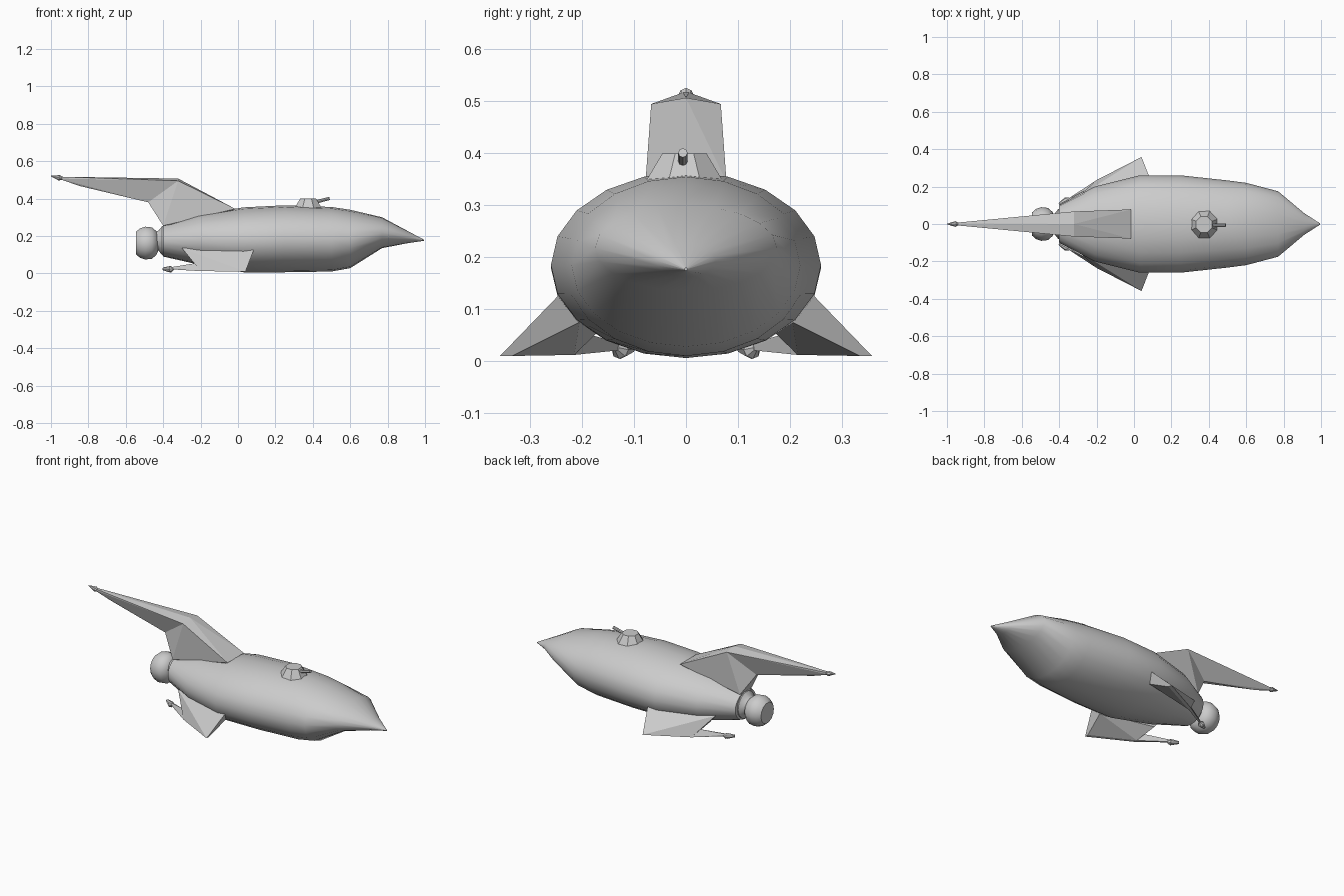
import bpy, bmesh, math
from mathutils import Vector

if "Cube" in bpy.data.objects:
    bpy.data.objects.remove(bpy.data.objects["Cube"])

def finish(name, bm, smooth=None):
    bmesh.ops.recalc_face_normals(bm, faces=bm.faces)
    me = bpy.data.meshes.new(name)
    bm.to_mesh(me)
    bm.free()
    ob = bpy.data.objects.new(name, me)
    bpy.context.collection.objects.link(ob)
    if smooth:
        bpy.ops.object.select_all(action='DESELECT')
        ob.select_set(True)
        bpy.context.view_layer.objects.active = ob
        bpy.ops.object.shade_smooth_by_angle(angle=math.radians(smooth))
    return ob

def loft(name, stations, sides, smooth=None):
    """Elliptical sections along x: (x, half_width, z_bottom, z_top)."""
    bm = bmesh.new()
    rings = []
    for x, w, lo, hi in stations:
        ring = []
        for i in range(sides):
            a = 2 * math.pi * i / sides
            ring.append(bm.verts.new((x, w * math.cos(a), (lo + hi) / 2 + (hi - lo) / 2 * math.sin(a))))
        rings.append(ring)
    for a, b in zip(rings, rings[1:]):
        for i in range(sides):
            j = (i + 1) % sides
            bm.faces.new((a[i], a[j], b[j], b[i]))
    bm.faces.new(rings[0])
    bm.faces.new(rings[-1])
    return finish(name, bm, smooth)

def solid(name, points):
    """Flat-faced convex solid around a few corner points."""
    bm = bmesh.new()
    for p in points:
        bm.verts.new(p)
    res = bmesh.ops.convex_hull(bm, input=bm.verts)
    junk = [v for v in res['geom_interior'] if isinstance(v, bmesh.types.BMVert)]
    if junk:
        bmesh.ops.delete(bm, geom=junk, context='VERTS')
    return finish(name, bm)

def rod(name, p, q, r1, r2, sides):
    p, q = Vector(p), Vector(q)
    bm = bmesh.new()
    bmesh.ops.create_cone(bm, cap_ends=True, segments=sides, radius1=r1, radius2=r2, depth=(q - p).length)
    ob = finish(name, bm)
    ob.location = (p + q) / 2
    ob.rotation_euler = (q - p).to_track_quat('Z', 'Y').to_euler()
    return ob

def both(points):
    return [(x, s * y, z) for x, y, z in points for s in (1, -1)]

# Main hull
loft("hull", [(-0.40, 0.10, 0.09, 0.26), (-0.21, 0.20, 0.047, 0.315), (0.03, 0.26, 0.006, 0.353),
              (0.25, 0.26, 0.006, 0.364), (0.50, 0.233, 0.010, 0.355), (0.60, 0.22, 0.028, 0.34),
              (0.77, 0.175, 0.135, 0.30), (0.91, 0.058, 0.162, 0.225), (0.995, 0.003, 0.174, 0.18)], 20, 40)

# Engine collar and bulb
def turned(name, profile, z, sides):
    return loft(name, [(x, r, z - r, z + r) for x, r in profile], sides, 35)

turned("engine_collar", [(-0.38, 0.085), (-0.405, 0.08), (-0.425, 0.055), (-0.45, 0.045)], 0.175, 14)
turned("engine_bulb", [(-0.427, 0.045), (-0.437, 0.066), (-0.46, 0.086), (-0.495, 0.09),
                       (-0.525, 0.08), (-0.545, 0.062)], 0.162, 14)

# Dorsal fin: swept root and long tail
knee = both([(-0.32, 0.067, 0.495)]) + [(-0.32, 0, 0.507), (-0.48, 0.012, 0.38), (-0.48, -0.012, 0.38)]
solid("dorsal_fin_root", knee + both([(-0.015, 0.078, 0.345), (-0.40, 0.055, 0.255), (-0.1, 0.05, 0.3)]))
solid("dorsal_fin_tail", knee + both([(-0.96, 0.006, 0.517), (-0.96, 0.006, 0.507)])
      + [(-0.70, 0, 0.438), (-0.85, 0, 0.468)])
rod("dorsal_tip", (-0.955, 0, 0.511), (-1.0, 0, 0.52), 0.015, 0.002, 8)
rod("dorsal_tip_back", (-0.935, 0, 0.507), (-0.955, 0, 0.511), 0.006, 0.015, 8)

# Side fins with inward swept booms
for side, s in (("left", -1), ("right", 1)):
    def m(pts):
        return [(x, s * y, z) for x, y, z in pts]
    edge = [(-0.20, 0.235, 0.012), (-0.20, 0.215, 0.012), (-0.23, 0.195, 0.054)]
    solid(side + "_fin", m(edge + [(0.085, 0.245, 0.127), (0.065, 0.205, 0.075), (0.04, 0.358, 0.01),
                                   (0.04, 0.335, 0.01), (-0.30, 0.145, 0.135), (-0.26, 0.14, 0.085)]))
    solid(side + "_boom", m(edge + [(-0.365, 0.127, 0.022), (-0.365, 0.118, 0.022),
                                    (-0.365, 0.127, 0.032), (-0.365, 0.118, 0.032)]))
    a, b, c = m([(-0.345, 0.135, 0.026), (-0.36, 0.127, 0.022), (-0.40, 0.105, 0.024)])
    rod(side + "_boom_tip_back", a, b, 0.007, 0.018, 8)
    rod(side + "_boom_tip", b, c, 0.018, 0.008, 8)

# Turret on the back
bm = bmesh.new()
bmesh.ops.create_cone(bm, cap_ends=True, segments=8, radius1=0.078, radius2=0.046, depth=0.05)
turret = finish("turret", bm)
turret.location = (0.375, -0.003, 0.375)
turret.rotation_euler.z = math.pi / 8
rod("turret_barrel", (0.40, -0.006, 0.378), (0.49, -0.006, 0.401), 0.009, 0.009, 8)
